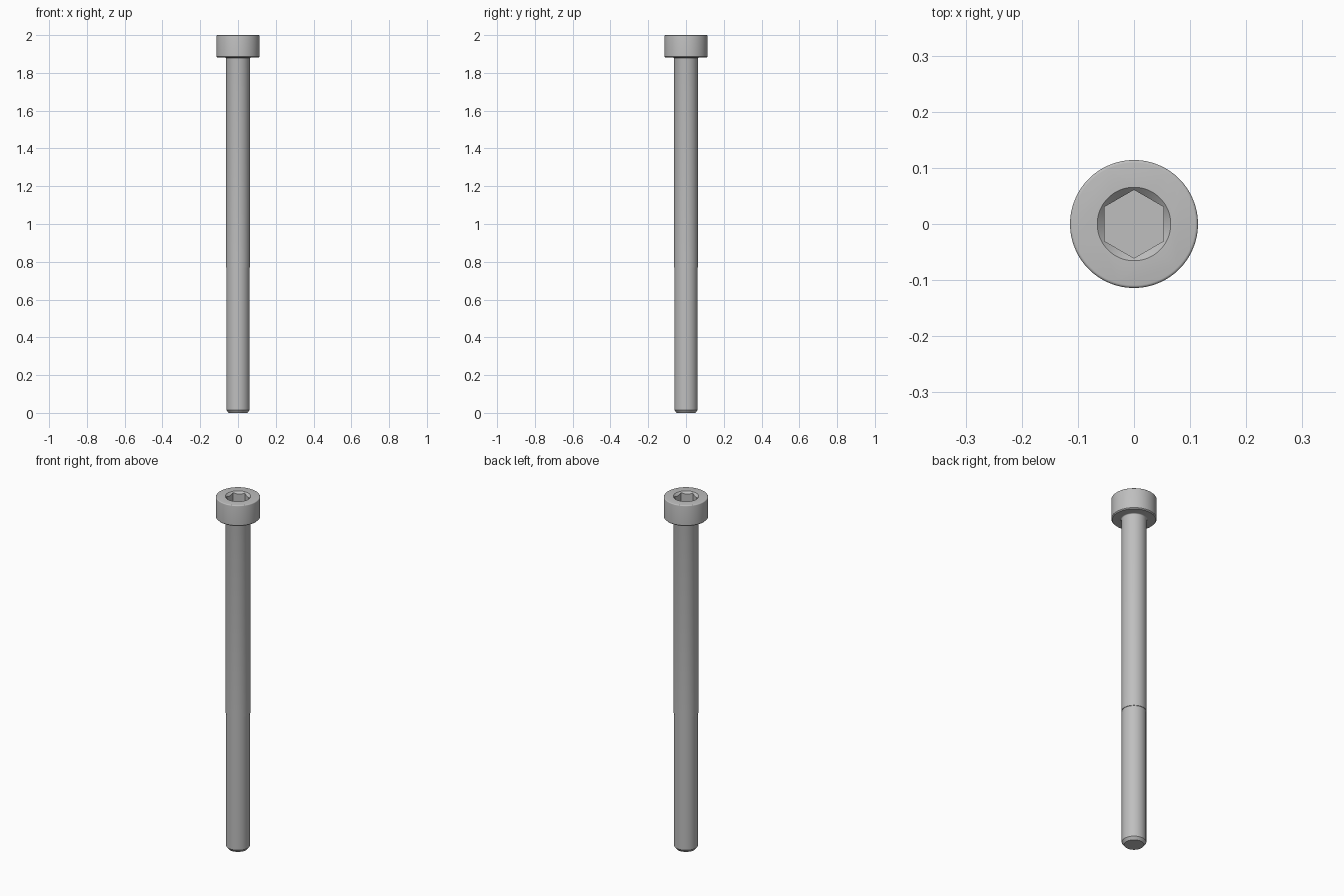
import bpy
import bmesh
from math import cos, sin, pi, sqrt, radians

cube = bpy.data.objects.get("Cube")
if cube:
    bpy.data.objects.remove(cube, do_unlink=True)

# Main dimensions
HEAD_R, HEAD_Z, TOP = 0.114, 1.881, 2.0
SHANK_R, THREAD_R, THREAD_Z = 0.0635, 0.0615, 0.77
TIP_R, TIP_Z = 0.05, 0.015
EDGE, NECK = 0.005, 0.005
HEX_FLAT, SINK_R, SOCKET_DEPTH = 0.0527, 0.0655, 0.06

steel = bpy.data.materials.new("steel grey")
steel.use_nodes = True
colour = (0.52, 0.52, 0.52, 1)
steel.diffuse_color = colour
steel.node_tree.nodes["Principled BSDF"].inputs["Base Color"].default_value = colour


def arc(r, z, size, start, end, steps=4):
    """Quarter arc of profile points around the centre (r, z)."""
    angles = [radians(start + (end - start) * i / steps) for i in range(steps + 1)]
    return [(r + size * cos(a), z + size * sin(a)) for a in angles]


def lathe(name, profile, sides, turn=0.0):
    """Closed solid of revolution from (radius, height) points, bottom to top."""
    bm = bmesh.new()
    rings = []
    for r, z in profile:
        angles = [turn + 2 * pi * i / sides for i in range(sides)]
        rings.append([bm.verts.new((r * cos(a), r * sin(a), z)) for a in angles])
    for low, high in zip(rings, rings[1:]):
        for i in range(sides):
            j = (i + 1) % sides
            bm.faces.new((low[i], low[j], high[j], high[i]))
    bm.faces.new(rings[0][::-1])
    bm.faces.new(rings[-1])
    mesh = bpy.data.meshes.new(name)
    bm.to_mesh(mesh)
    bm.free()
    mesh.materials.append(steel)
    obj = bpy.data.objects.new(name, mesh)
    bpy.context.collection.objects.link(obj)
    return obj


# Screw body: tip chamfer, threaded length, plain shank, neck fillet, head
profile = [(TIP_R, 0), (THREAD_R, TIP_Z), (THREAD_R, THREAD_Z), (SHANK_R, THREAD_Z + 0.001)]
profile += arc(SHANK_R + NECK, HEAD_Z - NECK, NECK, 180, 90)
profile += [(HEAD_R - EDGE, HEAD_Z), (HEAD_R, HEAD_Z + EDGE)]
profile += arc(HEAD_R - EDGE, TOP - EDGE, EDGE, 0, 90)
screw = lathe("cap_screw", profile, 96)

# Hexagonal socket and its conical countersink
over = 0.02
hex_cutter = lathe("socket_cutter",
                   [(HEX_FLAT * 2 / sqrt(3), TOP - SOCKET_DEPTH),
                    (HEX_FLAT * 2 / sqrt(3), TOP + over)], 6, pi / 6)
sink_cutter = lathe("countersink_cutter",
                    [(SINK_R - 0.02, TOP - 0.02), (SINK_R + over, TOP + over)], 96)

bpy.context.view_layer.objects.active = screw
for cutter in (hex_cutter, sink_cutter):
    cut = screw.modifiers.new("cut", 'BOOLEAN')
    cut.operation = 'DIFFERENCE'
    cut.solver = 'EXACT'
    cut.object = cutter
    bpy.ops.object.modifier_apply(modifier=cut.name)
    bpy.data.objects.remove(cutter, do_unlink=True)

# Smooth round surfaces, keep machined edges sharp
bpy.ops.object.select_all(action='DESELECT')
screw.select_set(True)
bpy.ops.object.shade_smooth_by_angle(angle=radians(28))
